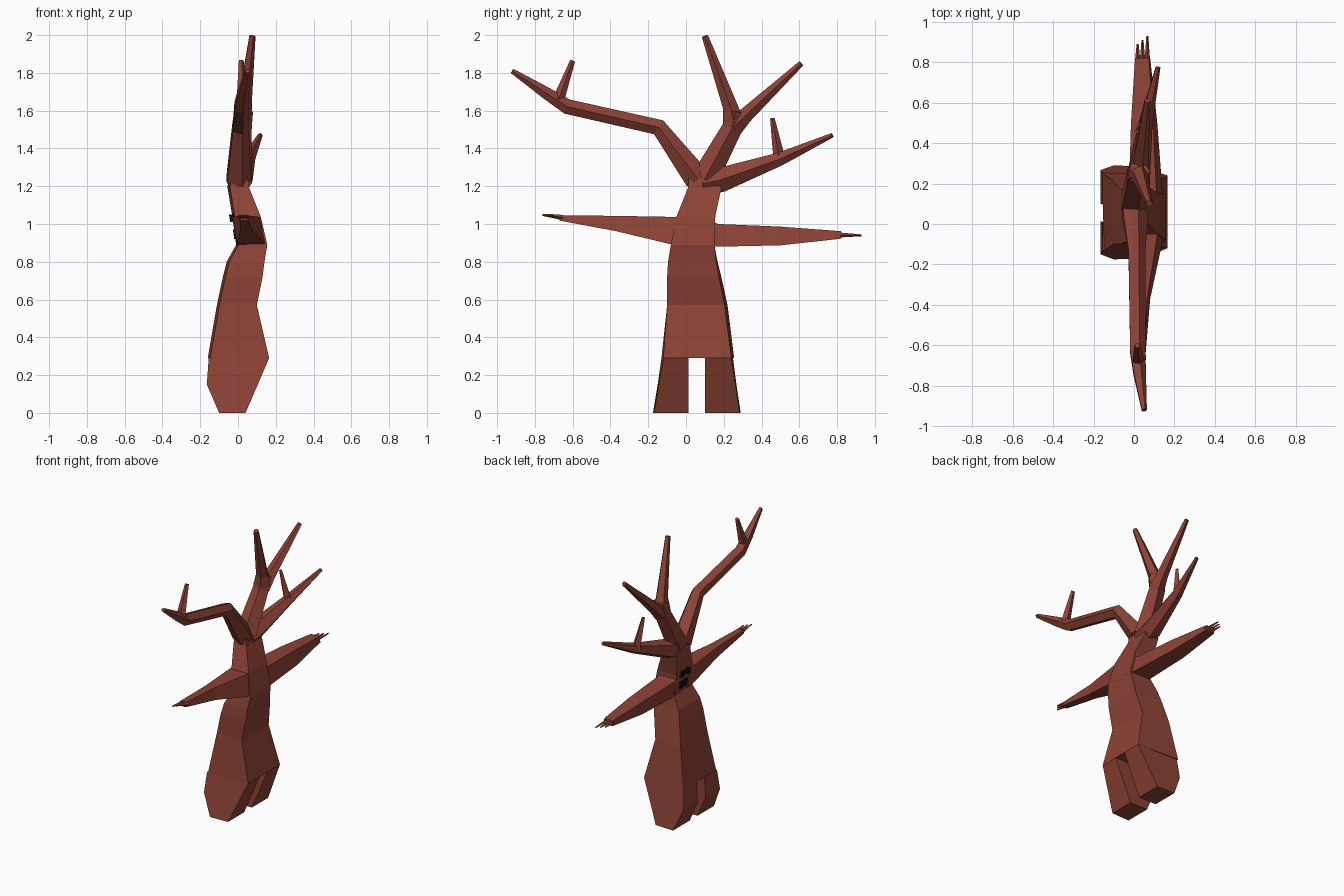
import bpy, bmesh
from math import sin, cos, pi
from mathutils import Vector


def material(name, rgb):
    m = bpy.data.materials.new(name)
    m.diffuse_color = (*rgb, 1)
    return m


BARK = material("bark", (0.27, 0.055, 0.036))
BLACK = material("hollow_black", (0.004, 0.004, 0.004))


def loft(name, rings, mat=BARK):
    """Skin a list of equal-length rings and cap both ends."""
    bm = bmesh.new()
    vs = [[bm.verts.new(p) for p in r] for r in rings]
    n = len(vs[0])
    for a, b in zip(vs, vs[1:]):
        for i in range(n):
            j = (i + 1) % n
            bm.faces.new((a[i], a[j], b[j], b[i]))
    bm.faces.new(vs[0][::-1])
    bm.faces.new(vs[-1])
    bmesh.ops.recalc_face_normals(bm, faces=bm.faces)
    me = bpy.data.meshes.new(name)
    bm.to_mesh(me)
    bm.free()
    me.materials.append(mat)
    ob = bpy.data.objects.new(name, me)
    bpy.context.collection.objects.link(ob)
    return ob


def branch(name, pts, sides=5):
    """Tapered tube through (x, y, z, radius) points."""
    P = [Vector(p[:3]) for p in pts]
    rings = []
    for i, p in enumerate(P):
        t = Vector()
        if i > 0:
            t += (p - P[i - 1]).normalized()
        if i < len(P) - 1:
            t += (P[i + 1] - p).normalized()
        t.normalize()
        u = (Vector((1, 0, 0)) - t * t.x).normalized()
        v = t.cross(u)
        r = pts[i][3]
        rings.append([p + r * (cos(2 * pi * k / sides) * u + sin(2 * pi * k / sides) * v)
                      for k in range(sides)])
    return loft(name, rings)


# Trunk: z, x back, x front, y low/high on the +x side, y low/high on the -x side
trunk = [(0.29, -0.16, 0.165, -0.12, 0.24, -0.13, 0.255),
         (0.57, -0.112, 0.10, -0.10, 0.205, -0.10, 0.22),
         (0.72, -0.08, 0.13, -0.10, 0.175, -0.10, 0.187),
         (0.80, -0.06, 0.14, -0.095, 0.16, -0.09, 0.167),
         (0.89, -0.01, 0.155, -0.08, 0.15, -0.07, 0.15),
         (1.04, -0.03, 0.12, -0.05, 0.155, -0.05, 0.15),
         (1.19, -0.055, 0.06, 0.01, 0.187, 0.01, 0.18),
         (1.30, -0.05, 0.04, 0.02, 0.13, 0.02, 0.13)]
loft("trunk", [[(x1, a, z), (x1, b, z), (x0, d, z), (x0 + 0.013, c, z)]
               for z, x0, x1, a, b, c, d in trunk])

# Legs: side profile (x, z) with the outer edge flaring towards the ground
profile = [(-0.10, 0, 0.055), (0.04, 0, 0.05), (0.165, 0.29, 0), (-0.155, 0.29, 0.01), (-0.165, 0.15, 0.03)]
for name, inner, outer, s in (("leg_a", 0.012, -0.12, -1), ("leg_b", 0.10, 0.24, 1)):
    f = 0.9 if s > 0 else 1
    loft(name, [[(x, inner, z) for x, z, w in profile],
                [(x, outer + s * w * f, z) for x, z, w in profile]])


# Arms: y, x low/high, z low/high, inset of the upper +x and lower -x corners
def arm(name, rows, fingers):
    loft(name, [[(x1, y, z0), (x1 - k, y, z1), (x0, y, z1), (x0 + k * 0.7, y, z0)]
                for y, x0, x1, z0, z1, k in rows])
    for i, (root, tip) in enumerate(fingers):
        branch(f"{name}_finger_{i}", [(*root, 0.014), (*tip, 0.005)], 4)


arm("arm_a", [(-0.01, -0.03, 0.155, 0.885, 1.037, 0.035), (-0.09, -0.025, 0.14, 0.895, 1.038, 0.03),
              (-0.37, 0, 0.08, 0.962, 1.043, 0.015), (-0.67, 0.005, 0.055, 1.018, 1.046, 0.006)],
    [((x, -0.65, 1.034), (x, -y, 1.048)) for x, y in ((0.013, 0.76), (0.03, 0.74), (0.047, 0.72))])
arm("arm_b", [(0.10, -0.03, 0.155, 0.88, 1.03, 0.035), (0.17, -0.025, 0.14, 0.88, 1.0, 0.03),
              (0.50, -0.015, 0.115, 0.887, 0.986, 0.02), (0.82, 0.005, 0.08, 0.922, 0.962, 0.006)],
    [((x, 0.80, 0.942), (x, y, 0.94)) for x, y in ((0.018, 0.89), (0.042, 0.91), (0.066, 0.93))])

# Crown branches
branch("long_branch", [(0, 0.06, 1.24, 0.072), (0.01, -0.145, 1.512, 0.046), (0.015, -0.63, 1.622, 0.042),
                       (0.025, -0.735, 1.69, 0.034), (0.05, -0.92, 1.81, 0.014)])
branch("long_branch_twig", [(0.02, -0.68, 1.645, 0.034), (0.016, -0.60, 1.865, 0.014)])
branch("upper_branch", [(0, 0.10, 1.24, 0.075), (0.015, 0.245, 1.51, 0.057), (0.025, 0.262, 1.60, 0.055)])
branch("upper_branch_tip", [(0.02, 0.25, 1.55, 0.058), (0.03, 0.235, 1.62, 0.042), (0.075, 0.10, 1.995, 0.018)])
branch("upper_branch_fork", [(0.02, 0.25, 1.51, 0.055), (0.03, 0.315, 1.575, 0.042), (0.065, 0.61, 1.85, 0.016)])
branch("low_branch", [(0.005, 0.09, 1.215, 0.068), (0.01, 0.19, 1.235, 0.068),
                      (0.055, 0.50, 1.345, 0.037), (0.118, 0.775, 1.47, 0.013)])
branch("low_branch_twig", [(0.05, 0.495, 1.34, 0.032), (0.018, 0.457, 1.56, 0.012)], 4)


# Carved face on the -x side, following the slope of the bark
def patch(name, y0, y1, z0, z1):
    def bx(z):
        return -0.01 - 0.02 * (z - 0.89) / 0.15 - (0.01 if z > 1.0 else 0)
    loft(name, [[(bx(z) + dx, y, z) for y, z in ((y0, z0), (y1, z0), (y1, z1), (y0, z1))]
                for dx in (-0.006, 0.03)], BLACK)


patch("eye_a", 0.01, 0.04, 1.01, 1.05)
patch("eye_b", 0.075, 0.105, 1.01, 1.05)
patch("mouth", 0.02, 0.095, 0.92, 0.97)
